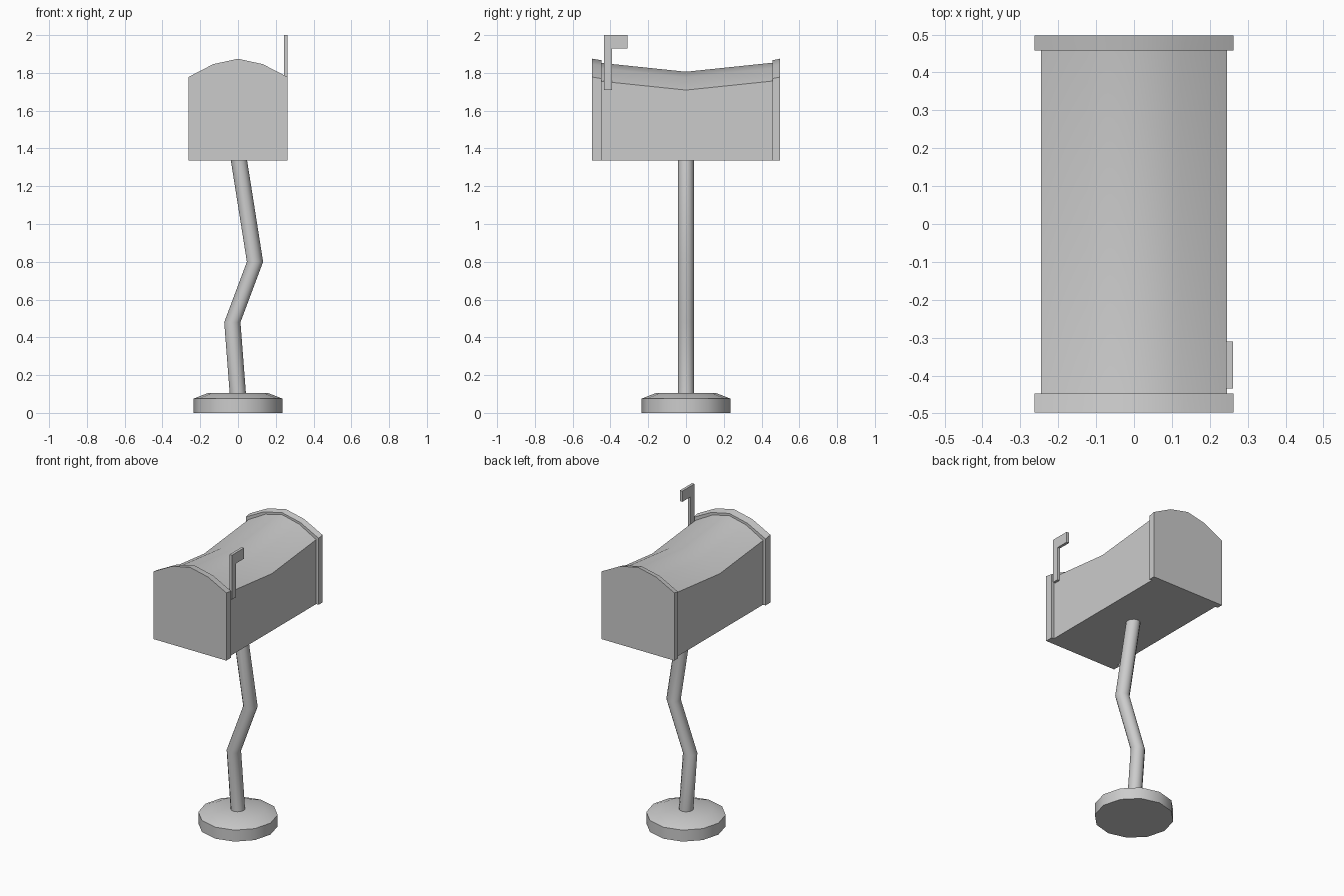
import bpy, bmesh
from math import cos, sin, pi, radians

if "Cube" in bpy.data.objects:
    bpy.data.objects.remove(bpy.data.objects["Cube"])

grey = bpy.data.materials.new("plain_grey")
grey.use_nodes = True
COLOUR = (0.6, 0.6, 0.6, 1)
grey.diffuse_color = COLOUR
grey.node_tree.nodes["Principled BSDF"].inputs["Base Color"].default_value = COLOUR


def loft(name, rings, smooth=35):
    """Join matching rings of points into a capped solid."""
    bm = bmesh.new()
    loops = [[bm.verts.new(p) for p in ring] for ring in rings]
    n = len(loops[0])
    for a, b in zip(loops, loops[1:]):
        for i in range(n):
            j = (i + 1) % n
            bm.faces.new((a[i], a[j], b[j], b[i]))
    bm.faces.new(loops[0])
    bm.faces.new(loops[-1])
    bmesh.ops.recalc_face_normals(bm, faces=bm.faces)
    mesh = bpy.data.meshes.new(name)
    bm.to_mesh(mesh)
    bm.free()
    mesh.materials.append(grey)
    obj = bpy.data.objects.new(name, mesh)
    bpy.context.collection.objects.link(obj)
    bpy.ops.object.select_all(action="DESELECT")
    obj.select_set(True)
    bpy.context.view_layer.objects.active = obj
    bpy.ops.object.shade_smooth_by_angle(angle=radians(smooth))
    return obj


def disc(x, z, radius, sides=12):
    return [(x + radius * cos(2 * pi * i / sides), radius * sin(2 * pi * i / sides), z)
            for i in range(sides)]


FLOOR = 1.335


def arch(y, half, eave):
    """Box cross-section: flat floor, upright sides, faceted arched roof."""
    return [(-half, y, FLOOR), (half, y, FLOOR), (half, y, eave),
            (half / 2, y, eave + 0.068), (0, y, eave + 0.097),
            (-half / 2, y, eave + 0.068), (-half, y, eave)]


# Round foot with a shallow bevelled top
loft("base", [disc(0, 0, 0.236), disc(0, 0.075, 0.236), disc(0, 0.105, 0.16)])

# Crooked post
path = [(0, 0.09), (-0.03, 0.48), (0.09, 0.8), (0.003, 1.35)]
loft("post", [disc(x, z, 0.043) for x, z in path])

# Sagging box
loft("box_body", [arch(-0.47, 0.245, 1.758), arch(0, 0.245, 1.709), arch(0.47, 0.245, 1.758)])

# End caps, slightly larger than the box
loft("front_door", [arch(-0.497, 0.263, 1.778), arch(-0.447, 0.263, 1.77)])
loft("back_cap", [arch(0.497, 0.263, 1.778), arch(0.458, 0.263, 1.77)])

# Signal flag on the left side
outline = [(-0.434, 1.71), (-0.393, 1.71), (-0.393, 1.93),
           (-0.31, 1.93), (-0.31, 2.0), (-0.434, 2.0)]
loft("flag", [[(x, y, z) for y, z in outline] for x in (0.243, 0.261)])
